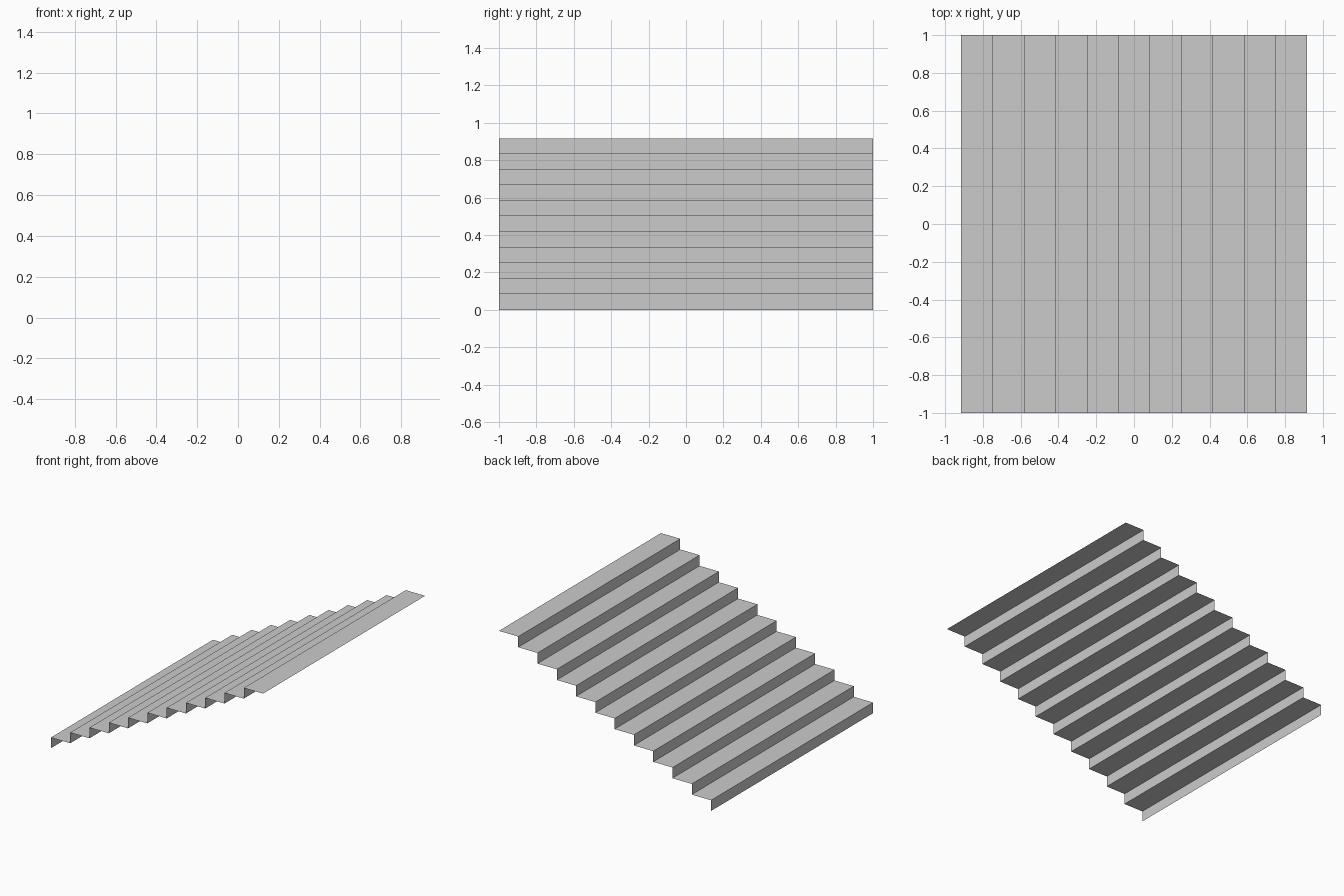
import bpy
import bmesh

if "Cube" in bpy.data.objects:
    bpy.data.objects.remove(bpy.data.objects["Cube"])

STEPS = 11
RUN, RISE = 1 / 6, 1 / 12
HALF_WIDTH = 1.0

# Zigzag profile in x-z: riser, then tread, climbing towards +x
x, z = -STEPS * RUN / 2, 0.0
profile = [(x, z)]
for _ in range(STEPS):
    z += RISE
    profile.append((x, z))
    x += RUN
    profile.append((x, z))

# Open stair sheet: sweep the profile across y
bm = bmesh.new()
front = [bm.verts.new((px, -HALF_WIDTH, pz)) for px, pz in profile]
back = [bm.verts.new((px, HALF_WIDTH, pz)) for px, pz in profile]
for i in range(len(profile) - 1):
    bm.faces.new((front[i], front[i + 1], back[i + 1], back[i]))

mesh = bpy.data.meshes.new("stair_steps")
bm.to_mesh(mesh)
bm.free()
stairs = bpy.data.objects.new("stair_steps", mesh)
bpy.context.collection.objects.link(stairs)
